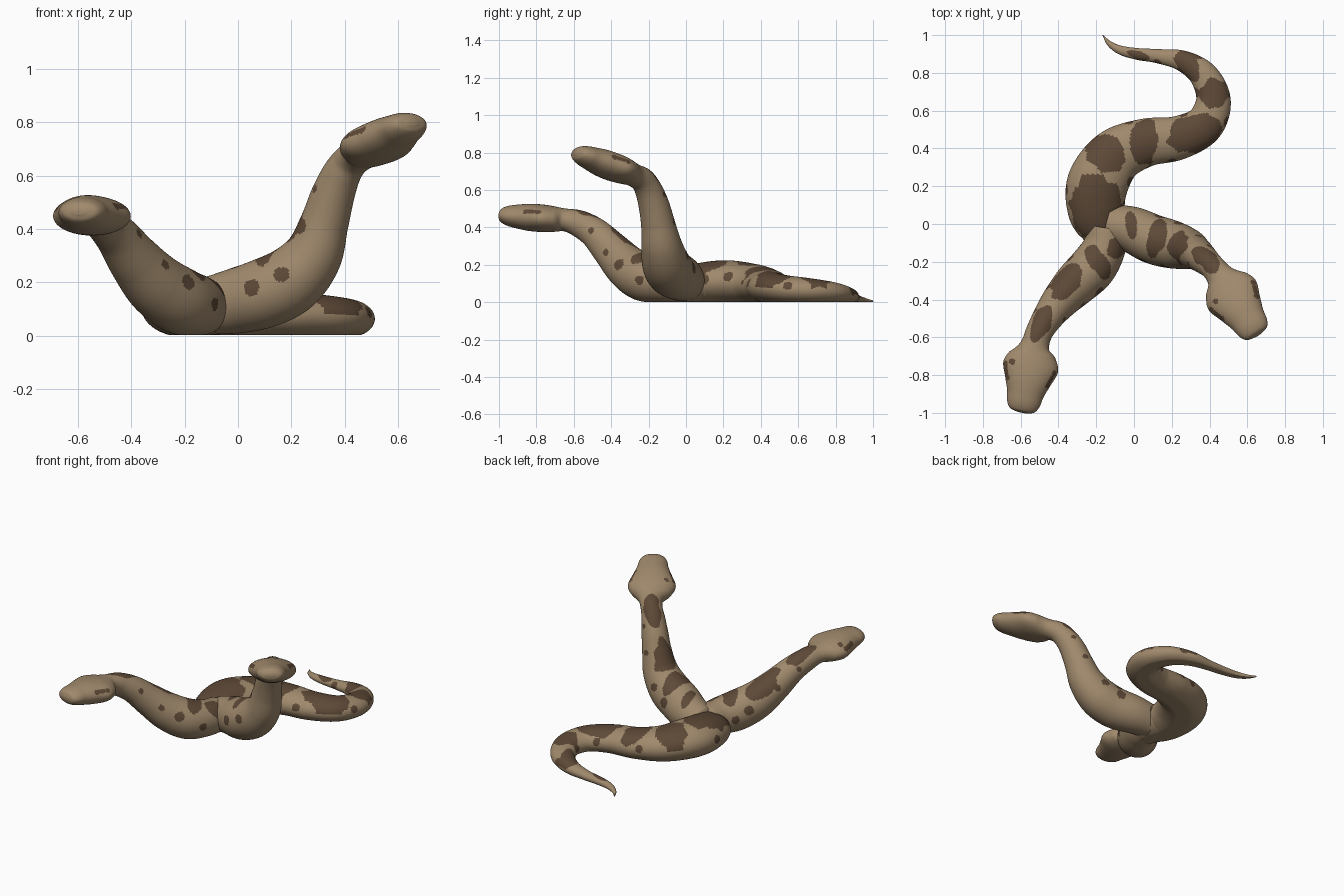
import bpy, bmesh, math
from mathutils import Vector, noise

default = bpy.data.objects.get("Cube")
if default:
    bpy.data.objects.remove(default, do_unlink=True)

AROUND, STEPS = 80, 18


def make_material(name, colour):
    mat = bpy.data.materials.new(name)
    mat.use_nodes = True
    mat.diffuse_color = (*colour, 1)
    bsdf = mat.node_tree.nodes["Principled BSDF"]
    bsdf.inputs["Base Color"].default_value = (*colour, 1)
    bsdf.inputs["Roughness"].default_value = 0.8
    return mat


TAN = make_material("tan scales", (0.35, 0.25, 0.15))
BROWN = make_material("dark brown blotches", (0.11, 0.066, 0.038))


def spline(rows):
    """Smooth samples through rows of x, y, z, half width, half height."""
    pts = [Vector(r) for r in rows]
    pts = [2 * pts[0] - pts[1]] + pts + [2 * pts[-1] - pts[-2]]
    out = []
    for a, b, c, d in zip(pts, pts[1:], pts[2:], pts[3:]):
        for i in range(STEPS):
            t = i / STEPS
            out.append(0.5 * (2 * b + (c - a) * t + (2 * a - 5 * b + 4 * c - d) * t * t
                              + (3 * b - a - 3 * c + d) * t ** 3))
    return out + [pts[-2]]


def sweep(name, rows, blotches, spots):
    """Tube with dorsal blotches (x, y, half sizes, turn) and flank spots (row, angle, size)."""
    samples = spline(rows)
    centres = [s.to_3d() if len(s) == 3 else Vector(s[:3]) for s in samples]
    last = len(samples) - 1
    bm = bmesh.new()
    rings = []
    for i, s in enumerate(samples):
        along = (centres[min(i + 1, last)] - centres[max(i - 1, 0)]).normalized()
        side = along.cross(Vector((0, 0, 1))).normalized()
        up = side.cross(along)
        ring = []
        for k in range(AROUND):
            a = math.tau * k / AROUND
            p = centres[i] + side * max(s[3], 0.002) * math.cos(a) + up * max(s[4], 0.002) * math.sin(a)
            p.z = max(p.z, 0.002)
            ring.append(bm.verts.new(p))
        rings.append(ring)
    for r, q in zip(rings, rings[1:]):
        for k in range(AROUND):
            n = (k + 1) % AROUND
            bm.faces.new((r[k], r[n], q[n], q[k]))
    bm.faces.new(rings[0])
    bm.faces.new(rings[-1][::-1])
    bmesh.ops.recalc_face_normals(bm, faces=bm.faces[:])
    bm.normal_update()

    flank = []
    for row, angle, size in spots:
        ring = rings[min(int(row * STEPS), last)]
        flank.append((ring[int(angle / 360 * AROUND) % AROUND].co.copy(), size))
    for f in bm.faces:
        f.smooth = True
        p = f.calc_center_median()
        edge = 1 + 0.3 * noise.noise(p * 16)
        hit = any((p - c).length < size * edge for c, size in flank)
        if f.normal.z > 0.12:
            for x, y, rx, ry, turn in blotches:
                c, s = math.cos(math.radians(turn)), math.sin(math.radians(turn))
                u, v = p.x - x, p.y - y
                hit |= math.hypot((u * c + v * s) / rx, (v * c - u * s) / ry) < edge
        f.material_index = int(hit)
    mesh = bpy.data.meshes.new(name)
    bm.to_mesh(mesh)
    bm.free()
    mesh.materials.append(TAN)
    mesh.materials.append(BROWN)
    obj = bpy.data.objects.new(name, mesh)
    bpy.context.collection.objects.link(obj)


# Coiled body lying on the ground, from tail tip to fork: x, y, half width
BODY = [(-.165, 1, .002), (-.13, .955, .014), (-.07, .92, .024), (.02, .9, .031),
        (.13, .888, .038), (.26, .862, .056), (.37, .785, .076), (.42, .655, .092),
        (.37, .525, .104), (.23, .455, .116), (.06, .43, .128), (-.095, .36, .147),
        (-.19, .22, .162), (-.2, .08, .152), (-.16, -.02, .13), (-.14, -.085, .108)]
body_rows = []
for x, y, w in BODY:
    h = 0.68 * w + 0.004
    body_rows.append((x, y, h - min(0.004, h / 4), w, h))
sweep("body_and_tail", body_rows,
      [(-.2, .09, .14, .165, 0), (-.155, .375, .115, .1, -30), (.05, .44, .075, .13, 0),
       (.32, .48, .14, .105, 15), (.43, .69, .075, .08, 0), (.28, .84, .085, .06, 120),
       (.02, .895, .065, .02, -15)],
      [(r, a, .026) for r, a in ((4, 20), (5.4, 160), (6.5, 15), (7.6, 165), (8.5, 20),
                                 (9.3, 170), (10.3, 15), (11.4, 165), (12.4, 10), (13.2, 170))])

# Head outline shared by both heads: fraction of length, half width, half height
HEAD = [(0, .078, .061), (.15, .125, .067), (.32, .147, .073), (.53, .122, .073),
        (.72, .098, .064), (.87, .087, .053), (.965, .066, .036), (1, .025, .014)]


def neck_and_head(name, neck, base, tip, blotches, spots):
    base, tip = Vector(base), Vector(tip)
    rows = [(x, y, z, r, r) for x, y, z, r in neck]
    rows += [(*base.lerp(tip, t), w, h) for t, w, h in HEAD]
    # cheek stripes on both sides of the head
    start = len(neck)
    cheeks = [(start + r, a, .017) for r in (2.2, 2.5, 2.8, 3.1) for a in (25, 155)]
    sweep(name, rows, blotches, spots + cheeks)


neck_and_head(
    "right_neck_and_head",
    [(-.14, -.03, .108, .108), (-.16, -.13, .115, .115), (-.22, -.23, .132, .125),
     (-.305, -.315, .19, .118), (-.385, -.4, .28, .1), (-.45, -.485, .368, .083),
     (-.5, -.57, .42, .072)],
    (-.525, -.645, .44), (-.595, -.998, .466),
    [(-.19, -.2, .1, .05, -55), (-.1, -.13, .05, .055, 0), (-.36, -.305, .1, .065, 50),
     (-.49, -.525, .1, .05, 65), (-.645, -.73, .016, .016, 0)],
    [(1.5, 0, .027), (1.6, 180, .027), (2.6, 10, .03), (2.7, 165, .03),
     (3.7, 170, .022), (4.1, 15, .02), (4.9, 165, .018), (5.3, 15, .016)])

neck_and_head(
    "left_neck_and_head",
    [(-.13, 0, .108, .105), (-.01, -.03, .13, .122), (.1, -.08, .16, .13),
     (.2, -.108, .21, .127), (.28, -.13, .3, .11), (.323, -.15, .42, .091),
     (.353, -.172, .52, .082), (.385, -.2, .6, .073), (.42, -.232, .652, .067)],
    (.458, -.28, .68), (.655, -.588, .8),
    [(-.015, 0, .03, .09, 10), (.12, -.08, .045, .11, -15), (.235, -.11, .05, .07, -20),
     (.38, -.185, .085, .05, -40), (.43, -.41, .014, .014, 0)],
    [(2, 10, .033), (2.1, 170, .03), (3.1, 10, .03), (3.3, 170, .027), (4.8, 35, .027),
     (5, 165, .022), (6.2, 30, .016), (6.5, 160, .016)])
